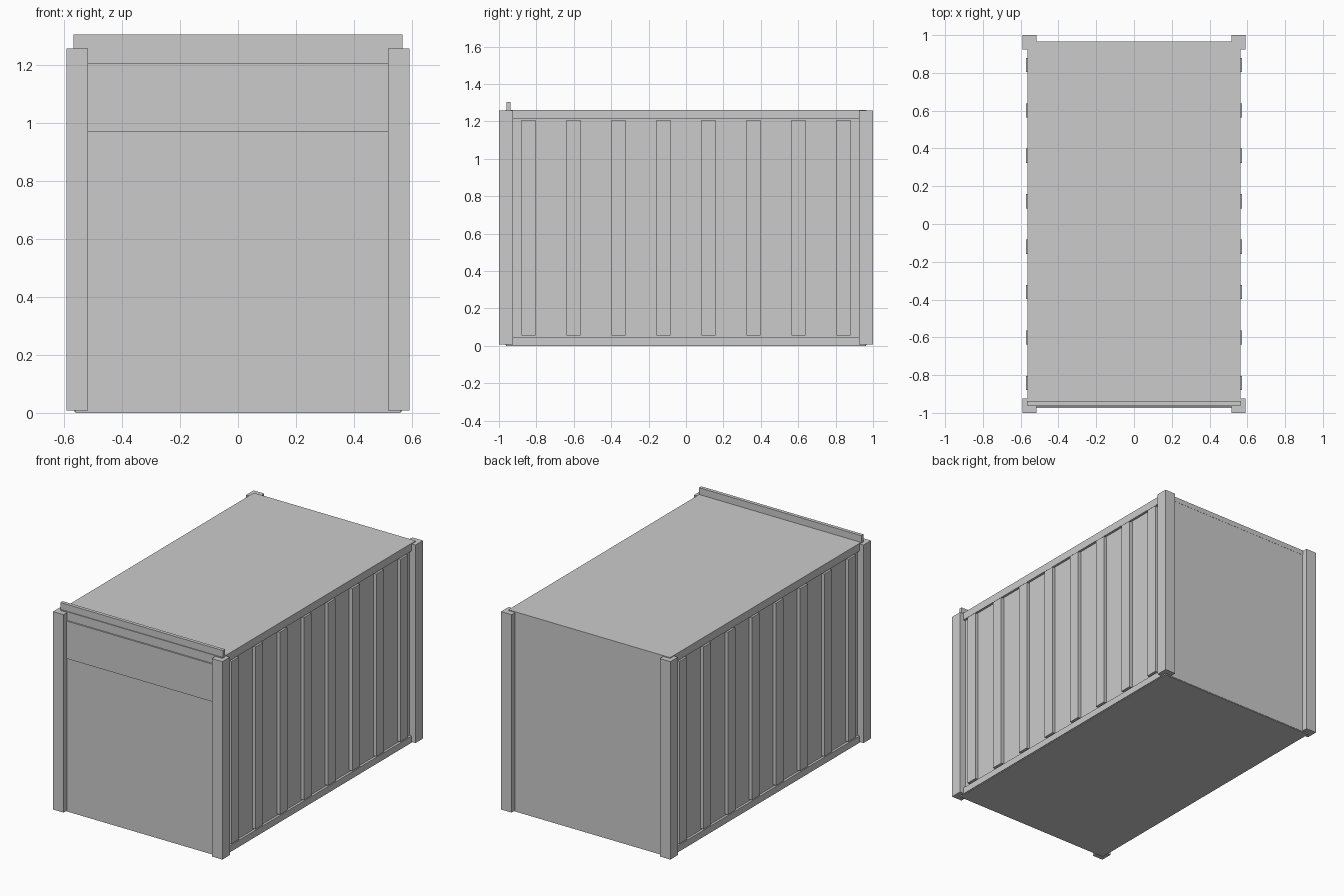
import bpy, bmesh
from mathutils import Vector

if "Cube" in bpy.data.objects:
    bpy.data.objects.remove(bpy.data.objects["Cube"])


def box(name, lo, hi):
    """Axis-aligned box between two corners."""
    lo, hi = Vector(lo), Vector(hi)
    bm = bmesh.new()
    bmesh.ops.create_cube(bm, size=1)
    for v in bm.verts:
        v.co = Vector(a * b for a, b in zip(v.co, hi - lo))
    mesh = bpy.data.meshes.new(name)
    bm.to_mesh(mesh)
    bm.free()
    ob = bpy.data.objects.new(name, mesh)
    ob.location = (lo + hi) / 2
    bpy.context.collection.objects.link(ob)
    return ob


def side_box(name, s, x0, x1, y0, y1, z0, z1):
    """Box on the right (s=1) or left (s=-1) side."""
    xs = sorted((s * x0, s * x1))
    return box(name, (xs[0], y0, z0), (xs[1], y1, z1))


# Container shell, floor and roof
box("container_body", (-0.55, -0.964, 0.004), (0.55, 0.964, 1.25))
box("floor_plate", (-0.56, -0.962, 0), (0.56, 0.962, 0.03))
box("roof_plate", (-0.565, -0.965, 1.23), (0.565, 0.965, 1.262))

# Front fascia panel and raised strip at the roof edge
box("front_fascia", (-0.53, -0.973, 0.97), (0.53, -0.96, 1.207))
box("roof_strip", (-0.567, -0.96, 1.25), (0.567, -0.938, 1.305))

for s, side in ((1, "right"), (-1, "left")):
    # Long rails along the top and bottom of each side
    side_box(f"{side}_bottom_rail", s, 0.54, 0.565, -0.94, 0.94, 0.004, 0.046)
    side_box(f"{side}_top_rail", s, 0.54, 0.565, -0.94, 0.94, 1.213, 1.261)
    # Vertical wall ribs
    for i in range(8):
        y = -0.842 + i * 0.2406
        side_box(f"{side}_rib_{i + 1}", s, 0.54, 0.571,
                 y - 0.0375, y + 0.0375, 0.056, 1.207)
    # Corner posts
    for y0, y1, end in ((-1, -0.925, "front"), (0.925, 1, "back")):
        side_box(f"{end}_{side}_post", s, 0.517, 0.591, y0, y1, 0.008, 1.257)
